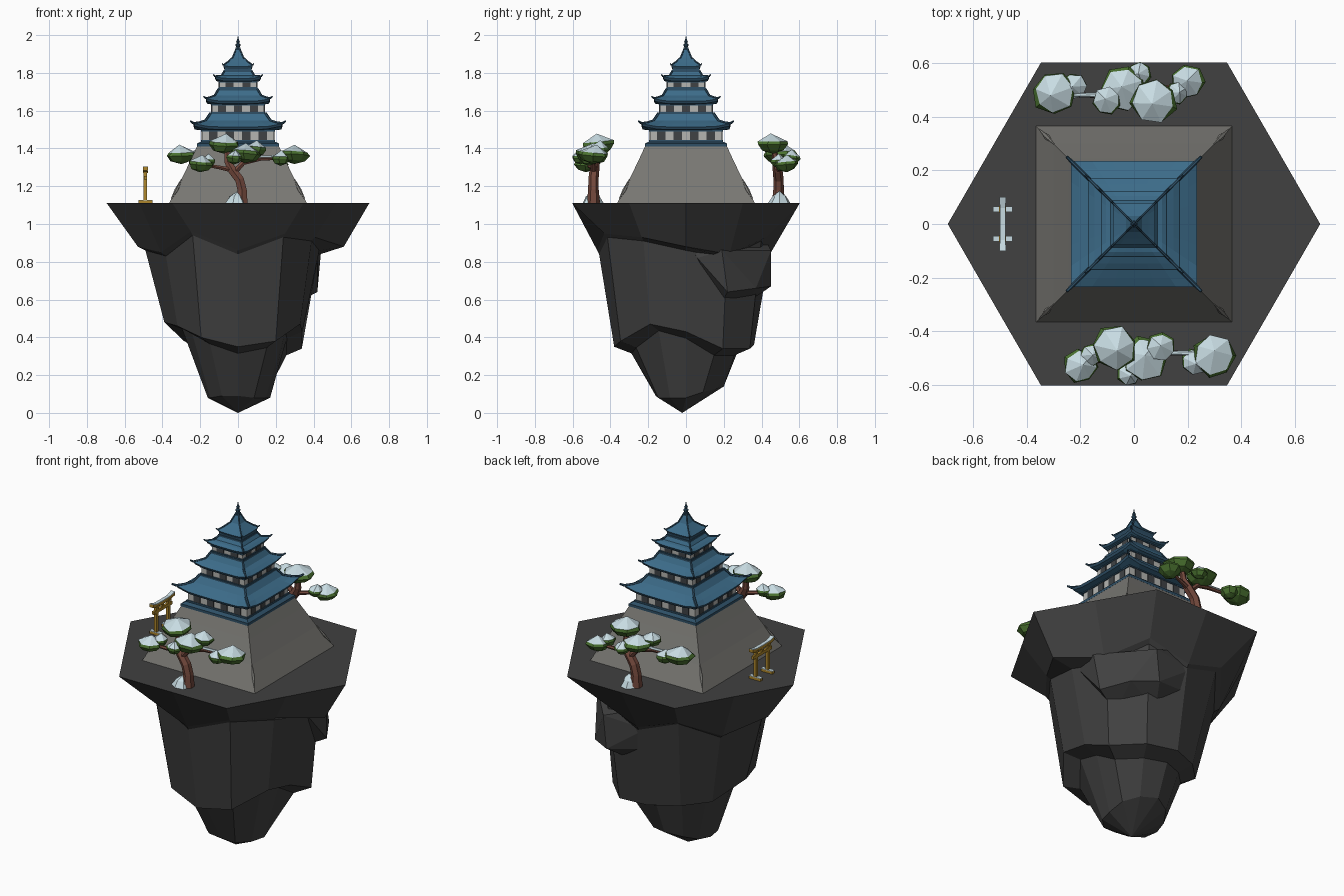
import bpy, bmesh, random
from math import sin, cos, radians, tau

random.seed(4)
cube = bpy.data.objects.get("Cube")
if cube:
    bpy.data.objects.remove(cube)


def material(name, *rgb):
    m = bpy.data.materials.new(name)
    m.use_nodes = True
    m.diffuse_color = (*rgb, 1)
    m.node_tree.nodes["Principled BSDF"].inputs["Base Color"].default_value = (*rgb, 1)
    return m


ROCK = material("dark_rock", .052, .052, .052)
STONE = material("grey_stone", .187, .184, .17)
ROOF = material("roof_blue", .045, .148, .25)
TRIM = material("dark_blue_trim", .028, .08, .135)
WALL = material("pale_wall", .46, .46, .44)
WINDOW = material("dark_window", .05, .055, .06)
BARK = material("brown_bark", .17, .065, .045)
LEAF = material("green_needles", .07, .17, .03)
SNOW = material("snow", .58, .72, .77)
GOLD = material("golden_wood", .42, .24, .025)


def finish(name, bm, *mats):
    bmesh.ops.recalc_face_normals(bm, faces=bm.faces[:])
    me = bpy.data.meshes.new(name)
    bm.to_mesh(me)
    bm.free()
    for m in mats:
        me.materials.append(m)
    ob = bpy.data.objects.new(name, me)
    bpy.context.collection.objects.link(ob)
    return ob


def loft(name, rings, *mats, band_mat=None):
    """Skin equal rings; a one-point ring becomes an apex."""
    bm = bmesh.new()
    loops = [[bm.verts.new(p) for p in ring] for ring in rings]
    for i, (a, b) in enumerate(zip(loops, loops[1:])):
        n = max(len(a), len(b))
        for j in range(n):
            quad = [a[j % len(a)], a[(j + 1) % len(a)], b[(j + 1) % len(b)], b[j % len(b)]]
            f = bm.faces.new(list(dict.fromkeys(quad)))
            f.material_index = band_mat(i) if band_mat else 0
    for end in (loops[0], loops[-1]):
        if len(end) > 2:
            bm.faces.new(end)
    return finish(name, bm, *mats)


def box(name, center, size, mat):
    bm = bmesh.new()
    bmesh.ops.create_cube(bm, size=1)
    bmesh.ops.scale(bm, vec=size, verts=bm.verts)
    bmesh.ops.translate(bm, vec=center, verts=bm.verts)
    return finish(name, bm, mat)


def tube(name, path, mat):
    """Faceted tube through (point, radius) pairs."""
    cu = bpy.data.curves.new(name, "CURVE")
    cu.dimensions = "3D"
    cu.bevel_depth = 1
    cu.bevel_resolution = 1
    cu.use_fill_caps = True
    sp = cu.splines.new("POLY")
    sp.points.add(len(path) - 1)
    sp.use_smooth = False
    for p, (co, r) in zip(sp.points, path):
        p.co = (*co, 1)
        p.radius = r
    cu.materials.append(mat)
    ob = bpy.data.objects.new(name, cu)
    bpy.context.collection.objects.link(ob)
    return ob


def square(h, z, lift=0, segs=6):
    """Square ring whose corners may sweep upward."""
    pts = []
    for k in range(4):
        c, s = cos(k * tau / 4), sin(k * tau / 4)
        for i in range(segs):
            t = -1 + 2 * i / segs
            pts.append((h * (c - s * t), h * (s + c * t), z + lift * abs(t) ** 5))
    return pts


def circle(r, z, n, jitter=0):
    return [(r * cos(tau * i / n) * random.uniform(1 - jitter, 1 + jitter),
             r * sin(tau * i / n) * random.uniform(1 - jitter, 1 + jitter), z) for i in range(n)]


# Floating rock: hexagonal slab, tapering trunk with undercuts, pointed tip
def crag(radii, heights, grow=1.0, drop=0.0):
    return [(r * grow / 100 * cos(radians(30 * i)), r * grow / 100 * sin(radians(30 * i)), z / 100 - drop)
            for i, (r, z) in enumerate(zip(radii, heights))]


slab_r = [56, 46, 49, 45, 49, 46, 53, 47, 50, 47, 50, 47]
slab_z = [88, 84, 93, 85, 93, 82, 88, 85, 96, 86, 95, 93]
neck_r = [43, 43, 46, 44, 46, 43, 49, 44, 48, 46, 48, 45]
body_r = [34, 39, 39, 36, 33, 33, 39, 37, 39, 38, 40, 38]
body_z = [43, 34, 34, 36, 37, 38, 48, 46, 40, 35, 38, 47]
foot_z = [8, 11, 13, 14, 12, 9, 8, 8, 9, 9, 8, 8]
loft("floating_rock", [
    crag([69.5, 60.2] * 6, [111] * 12),
    crag(slab_r, slab_z), crag(neck_r, slab_z, drop=.02),
    crag(body_r, body_z), crag(body_r, body_z, .76, .035),
    crag([17, 18, 19, 20, 18, 16, 16, 17, 17, 16, 17, 17], foot_z),
    [(0, -.02, 0)]], ROCK)

# Overhanging ledge on the back left of the rock, merging into the slab
bm = bmesh.new()
for p in [(.38, -.02, .96), (-.06, .4, .96), (.42, .06, .82), (.44, .19, .86), (.22, .45, .86), (-.04, .43, .84),
          (.42, .22, .64), (.33, .37, .66), (.2, .45, .67), (.02, .41, .7), (.28, .18, .57), (.12, .32, .58)]:
    bm.verts.new(p)
bmesh.ops.convex_hull(bm, input=bm.verts[:])
finish("rock_ledge", bm, ROCK)

# Sloped stone base with corner stones and blue sill
loft("stone_base", [square(.365, 1.11), square(.3, 1.235), square(.245, 1.35), square(.215, 1.415)], STONE)
for sx in (-1, 1):
    for sy in (-1, 1):
        tube("corner_stone", [((sx * d, sy * d, z), r) for d, z, r in
                              [(.352, 1.135, .003), (.325, 1.18, .011), (.298, 1.238, .003)]], STONE)
loft("base_sill", [square(.218, 1.41), square(.218, 1.425), square(.2, 1.435)], TRIM)

# Storeys: wall half-width, wall bottom, eave half-width, eave height, roof top half-width, roof top, windows
storeys = [(.19, 1.43, .235, 1.5, .145, 1.587, 4),
           (.138, 1.58, .17, 1.637, .103, 1.715, 3),
           (.098, 1.71, .122, 1.757, .072, 1.81, 2),
           (.066, 1.79, .078, 1.82, .008, 1.93, 0)]
for n, (w, z0, e, z1, t, z2, count) in enumerate(storeys, 1):
    top = z1 + .005
    loft(f"wall_{n}", [square(w, z0), square(w, top)], WALL if count else TRIM)
    loft(f"wall_sill_{n}", [square(w + .006, z0), square(w + .006, z0 + .014)], TRIM)
    loft(f"wall_lintel_{n}", [square(w + .006, top - .014), square(w + .006, top)], TRIM)
    # Window plates on all four sides
    for k in range(4):
        for i in range(count):
            u = w * ((2 * i + 1) / count - 1) * .92
            ob = box(f"window_{n}", (w, u, (z0 + top) / 2), (.008, w * .9 / count, top - z0 - .012), WINDOW)
            ob.rotation_euler.z = k * tau / 4
    # Concave roof with dark edge and swept corners
    up = e * .075
    m1, m2 = (e * .66 + t * .34), (e * .3 + t * .7)
    h = z2 - z1
    loft(f"roof_{n}", [square(w, z1 - .004), square(e - .006, z1, up), square(e, z1 + .014, up),
                       square(m1, z1 + .014 + h * .2, up * .3), square(m2, z1 + h * .55), square(t, z2)],
         ROOF, TRIM, band_mat=lambda i: 1 if i == 1 else 0)
    loft(f"roof_collar_{n}", [square(t + .004, z2 - .008), square(t + .004, z2 + .004)], TRIM)
    # Corner ridges ending in upturned tips
    r = .003 + e * .018
    for sx in (-1, 1):
        for sy in (-1, 1):
            prof = [(t, z2), (m2, z1 + h * .55), (m1, z1 + .014 + h * .2 + up * .3),
                    (e, z1 + .016 + up), (e * 1.07, z1 + .022 + up * 1.25)]
            tube(f"roof_ridge_{n}", [((sx * d, sy * d, z), r * (.7 if d > e else 1)) for d, z in prof], TRIM)

# Ringed spire
spire = [(.014, 1.92), (.014, 1.93), (.008, 1.936), (.013, 1.945), (.013, 1.952), (.006, 1.957),
         (.01, 1.966), (.005, 1.975)]
loft("spire", [circle(r, z, 8) for r, z in spire] + [[(0, 0, 2)]], TRIM)


# Wind-bent pines, the second turned half a circle
def pine(label, s):
    def at(x, y, z):
        return (s * x, s * y, z)

    tube(label + "_trunk", [(at(.02, -.49, 1.1), .036), (at(.022, -.49, 1.18), .028), (at(.008, -.49, 1.235), .027),
                            (at(-.03, -.485, 1.285), .026), (at(-.055, -.475, 1.33), .019),
                            (at(-.06, -.465, 1.41), .012)], BARK)
    tube(label + "_long_branch", [(at(-.02, -.488, 1.275), .018), (at(.03, -.49, 1.325), .014),
                                  (at(.12, -.48, 1.345), .011), (at(.29, -.485, 1.35), .008)], BARK)
    tube(label + "_short_branch", [(at(-.03, -.485, 1.285), .014), (at(-.1, -.5, 1.3), .011),
                                   (at(-.2, -.53, 1.315), .007)], BARK)
    tube(label + "_inner_branch", [(at(.03, -.49, 1.325), .01), (at(.04, -.51, 1.37), .007)], BARK)
    tube(label + "_branch_snow", [(at(.1, -.48, 1.353), .009), (at(.25, -.483, 1.359), .009)], SNOW)
    drift = loft(label + "_snow_drift", [circle(.055, 0, 7, .15), circle(.035, .035, 7, .15), [(.01, 0, .065)]], SNOW)
    drift.location = at(-.012, -.495, 1.11)
    # Flattened needle pads under peaked snow caps
    for x, y, z, r in [(-.2, -.53, 1.315, .064), (-.16, -.49, 1.33, .042), (-.075, -.46, 1.42, .086),
                       (.04, -.505, 1.37, .084), (.1, -.46, 1.395, .054), (-.02, -.56, 1.35, .044),
                       (.3, -.49, 1.363, .08), (.225, -.515, 1.345, .05)]:
        h = .022 + r * .3
        pad = loft(label + "_pad", [[(0, 0, -h)], circle(r * .68, -h * .65, 7, .12), circle(r, 0, 7, .1),
                                    circle(r * .92, h * .35, 7, .1), [(r * .15, 0, h * 1.25)]],
                   LEAF, SNOW, band_mat=lambda i: i // 3)
        pad.location = at(x, y, z)
        pad.rotation_euler = (random.uniform(-.12, .12), random.uniform(-.12, .12), random.uniform(0, 6))


pine("front_pine", 1)
pine("back_pine", -1)

# Golden gate with snow on its beams and feet
gx = -.49
for side in (-1, 1):
    y = side * .055
    box("gate_post", (gx, y, 1.2), (.018, .018, .18), GOLD)
    box("gate_foot", (gx, y, 1.117), (.074, .022, .014), GOLD)
    box("gate_foot_snow", (gx, y, 1.126), (.074, .022, .004), SNOW)
    box("gate_collar", (gx, y, 1.275), (.026, .026, .01), GOLD)
box("gate_tie_beam", (gx, 0, 1.245), (.014, .17, .018), GOLD)
box("gate_strut", (gx, 0, 1.267), (.012, .014, .03), GOLD)


def beam(name, z, thick, wide, mat):
    rings = []
    for y, lift in [(-.1, .012), (-.06, .001), (0, 0), (.06, .001), (.1, .012)]:
        w = wide * (1.25 if lift > .01 else 1)
        rings.append([(gx + dx * w, y, z + dz * thick + lift) for dx, dz in [(-1, 0), (1, 0), (1, 1), (-1, 1)]])
    loft(name, rings, mat)


beam("gate_top_beam", 1.272, .017, .01, GOLD)
beam("gate_beam_snow", 1.289, .004, .0102, SNOW)
